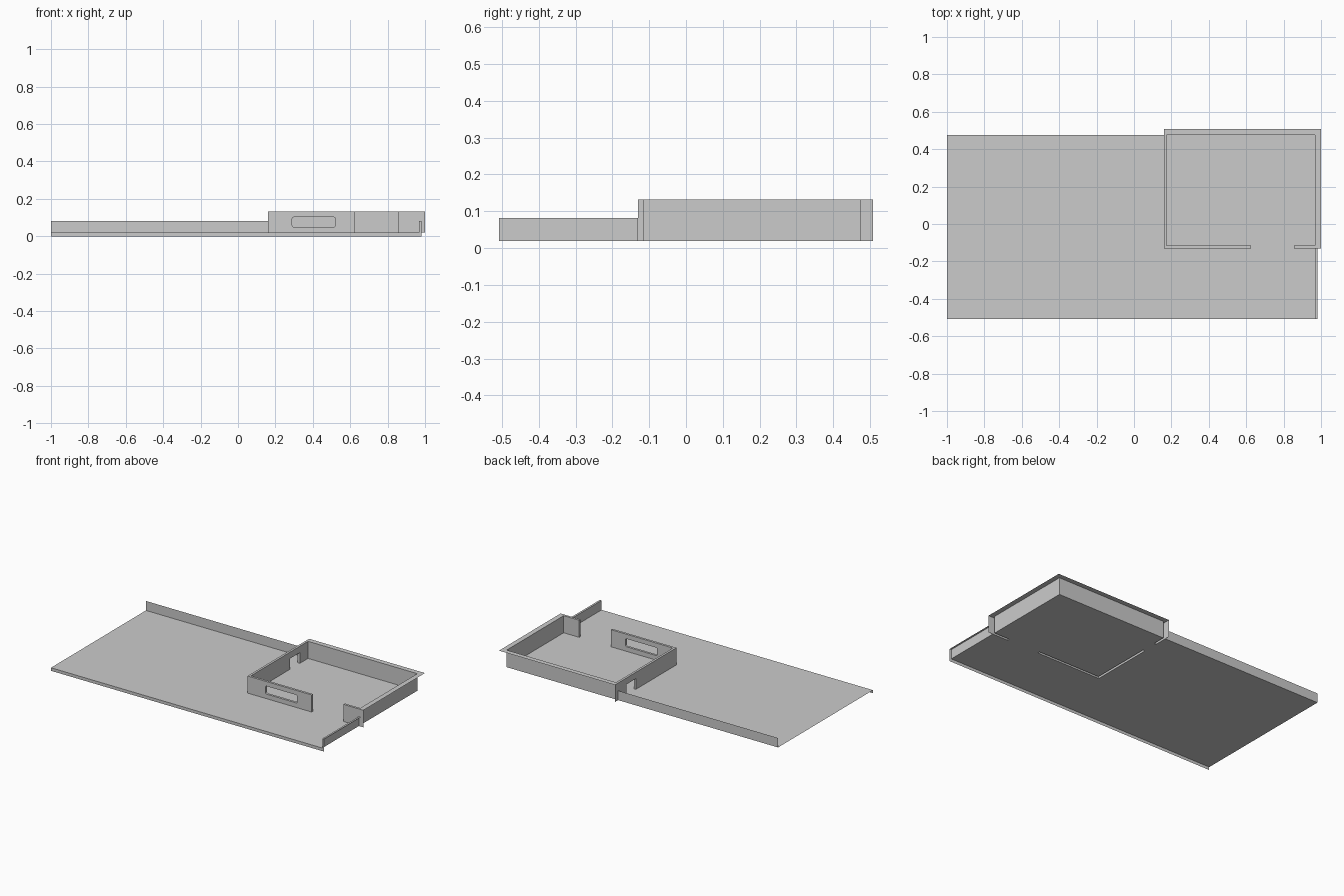
import bpy, bmesh, math

if "Cube" in bpy.data.objects:
    bpy.data.objects.remove(bpy.data.objects["Cube"])

Z0, LOW, TOP = 0.02, 0.082, 0.132          # floor, parapet top, room wall top
X0, X1, Y0, Y1 = -1.0, 0.967, -0.508, 0.475  # floor sheet limits


def finish(bm, name):
    me = bpy.data.meshes.new(name)
    bm.to_mesh(me)
    bm.free()
    ob = bpy.data.objects.new(name, me)
    bpy.context.collection.objects.link(ob)
    return ob


def sheets(name, quads):
    bm = bmesh.new()
    for q in quads:
        bm.faces.new([bm.verts.new(p) for p in q])
    bmesh.ops.remove_doubles(bm, verts=bm.verts, dist=1e-5)
    bmesh.ops.dissolve_limit(bm, angle_limit=0.01, verts=bm.verts, edges=bm.edges)
    return finish(bm, name)


def wall(name, loops, place, lo, hi):
    """Two parallel skins joined by rims, open at the floor and at mitred corners.
    lo and hi limit the inner skin so that it stops at the neighbouring walls."""
    bm = bmesh.new()
    skins = []
    for side in (0, 1):
        edges, rings = [], []
        for loop in loops:
            ring = [bm.verts.new(place(min(max(u, lo), hi) if side else u, z, side))
                    for u, z in loop]
            edges += [bm.edges.new((ring[i - 1], ring[i])) for i in range(len(ring))]
            rings.append(ring)
        bmesh.ops.triangle_fill(bm, edges=edges, use_beauty=True)
        skins.append(rings)
    for k, loop in enumerate(loops):
        for i in range(len(loop)):
            (ua, za), (ub, zb) = loop[i - 1], loop[i]
            on_floor = za == zb == Z0
            mitred = ua == ub and not lo <= ua <= hi
            if not on_floor and not mitred:
                a, b = skins[0][k], skins[1][k]
                bm.faces.new((a[i - 1], a[i], b[i], b[i - 1]))
    bmesh.ops.recalc_face_normals(bm, faces=bm.faces)
    bmesh.ops.dissolve_limit(bm, angle_limit=0.01, verts=bm.verts, edges=bm.edges)
    return finish(bm, name)


def rect(a, b, z0, z1):
    return [(a, z0), (b, z0), (b, z1), (a, z1)]


def round_rect(a, b, z0, z1, r, n=3):
    pts = []
    for cx, cz, start in ((b - r, z1 - r, 0), (a + r, z1 - r, 90),
                          (a + r, z0 + r, 180), (b - r, z0 + r, 270)):
        for i in range(n + 1):
            t = math.radians(start + 90 * i / n)
            pts.append((cx + r * math.cos(t), cz + r * math.sin(t)))
    return pts


# Room plan: outer and inner wall lines
L, LI, F, FI = 0.16, 0.175, -0.13, -0.115
RO, BO = 1.0, 0.508
GAP_A, GAP_B = 0.625, 0.855     # front entrance
DOOR_A, DOOR_B = 0.29, 0.39     # doorway in left wall

# Floor sheet, left open under the partition walls
xs = [X0, L, LI, GAP_A, GAP_B, X1]
ys = [Y0, F, FI, DOOR_A, DOOR_B, Y1]
cells = []
for i in range(5):
    for j in range(5):
        under_left = i == 1 and j in (1, 2, 4)
        under_front = j == 1 and i in (2, 4)
        if not (under_left or under_front):
            a, b, c, d = xs[i], xs[i + 1], ys[j], ys[j + 1]
            cells.append([(a, c, Z0), (b, c, Z0), (b, d, Z0), (a, d, Z0)])
sheets("floor", cells)

# Front edge of the floor
XE = 0.98
sheets("floor_front_edge", [[(X0, Y0, 0), (XE, Y0, 0), (XE, Y0, Z0), (X0, Y0, Z0)]])

# Low parapets at the back and the right
sheets("back_parapet", [[(X0, Y1, Z0), (L, Y1, Z0), (L, Y1, LOW), (X0, Y1, LOW)]])
sheets("right_parapet", [
    [(X1, F, Z0), (X1, Y0, Z0), (X1, Y0, LOW), (X1, F, LOW)],
    [(X1, Y0, LOW), (XE, Y0, LOW), (XE, F, LOW), (X1, F, LOW)],
    [(X1, Y0, Z0), (XE, Y0, Z0), (XE, Y0, LOW), (X1, Y0, LOW)]])

# Room back and right walls: inner face with a wide top ledge
sheets("room_outer_walls", [
    [(X1, Y1, Z0), (X1, FI, Z0), (X1, FI, TOP), (X1, Y1, TOP)],
    [(LI, Y1, Z0), (X1, Y1, Z0), (X1, Y1, TOP), (LI, Y1, TOP)],
    [(X1, FI, TOP), (RO, F, TOP), (RO, BO, TOP), (X1, Y1, TOP)],
    [(LI, Y1, TOP), (X1, Y1, TOP), (RO, BO, TOP), (L, BO, TOP)]])

# Front wall with window, and the short stub beyond the entrance
def on_front(u, z, side):
    return (u, FI if side else F, z)


wall("window_wall", [rect(L, GAP_A, Z0, TOP),
                     round_rect(0.29, 0.52, 0.05, 0.102, 0.008)], on_front, LI, X1)
wall("entrance_stub", [rect(GAP_B, RO, Z0, TOP)], on_front, LI, X1)

# Left wall with doorway
door_top = 0.09
wall("doorway_wall", [[(F, Z0), (DOOR_A, Z0), (DOOR_A, door_top), (DOOR_B, door_top),
                       (DOOR_B, Z0), (BO, Z0), (BO, TOP), (F, TOP)]],
     lambda u, z, side: (LI if side else L, u, z), FI, Y1)
